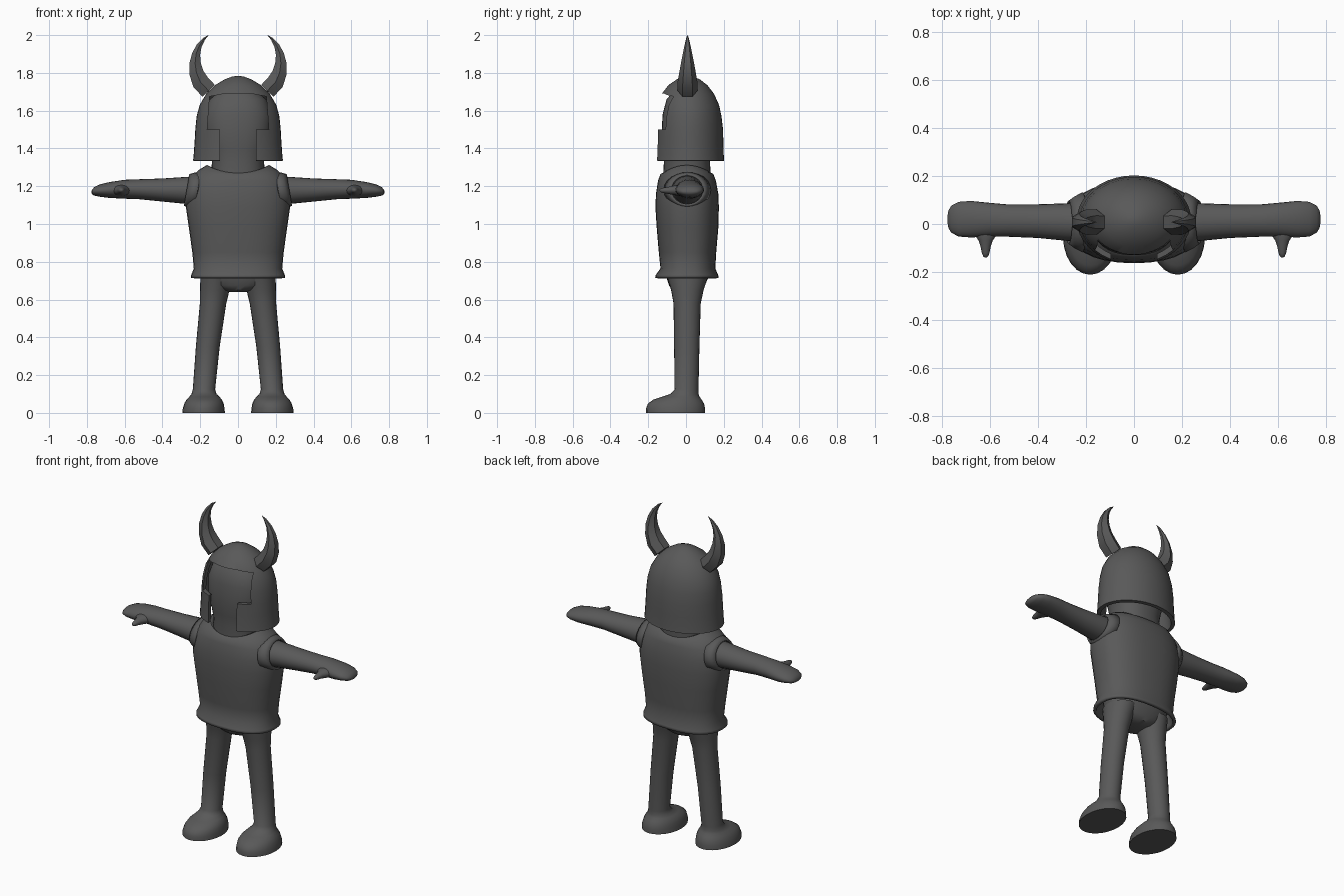
import bpy, bmesh, math
from mathutils import Vector

steel = bpy.data.materials.new("dark_grey")
steel.diffuse_color = (0.1, 0.1, 0.1, 1)
X, Y, Z = Vector((1, 0, 0)), Vector((0, 1, 0)), Vector((0, 0, 1))


def ring(c, a, b, u=X, v=Y, n=32, p=2.0, sag=0.0):
    """Superellipse around c with half-axes a (along u) and b (along v)."""
    pts = []
    for i in range(n):
        t = 2 * math.pi * i / n
        cs, sn = math.cos(t), math.sin(t)
        cu = math.copysign(abs(cs) ** (2 / p), cs)
        sv = math.copysign(abs(sn) ** (2 / p), sn)
        pts.append(Vector(c) + u * (a * cu) + v * (b * sv) - Z * (sag * sv * sv))
    return pts


def loft(name, rings, cap_start=True, cap_end=True, angle=40):
    """Skin a list of equal rings into one object."""
    bm = bmesh.new()
    rows = [[bm.verts.new(p) for p in r] for r in rings]
    n = len(rows[0])
    for r0, r1 in zip(rows, rows[1:]):
        for i in range(n):
            j = (i + 1) % n
            bm.faces.new((r0[i], r0[j], r1[j], r1[i]))
    if cap_start:
        bm.faces.new(rows[0][::-1])
    if cap_end:
        bm.faces.new(rows[-1])
    bmesh.ops.recalc_face_normals(bm, faces=bm.faces)
    me = bpy.data.meshes.new(name)
    bm.to_mesh(me)
    bm.free()
    me.materials.append(steel)
    ob = bpy.data.objects.new(name, me)
    bpy.context.collection.objects.link(ob)
    activate(ob)
    if angle:
        bpy.ops.object.shade_smooth_by_angle(angle=math.radians(angle))
    return ob


def activate(ob):
    bpy.ops.object.select_all(action='DESELECT')
    ob.select_set(True)
    bpy.context.view_layer.objects.active = ob


def thicken(ob, t):
    m = ob.modifiers.new("thickness", 'SOLIDIFY')
    m.thickness, m.offset = t, -1
    activate(ob)
    bpy.ops.object.modifier_apply(modifier=m.name)


def upright(rows, **kw):
    """Rings from rows of z, rx, ry, cy."""
    return [ring((0, cy, z), rx, ry, **kw) for z, rx, ry, cy in rows]


# Tunic: open at hem and neckline, flared hem
body = upright([
    (0.715, .250, .168, .005), (0.73, .248, .165, .005), (0.765, .234, .145, .01),
    (0.85, .242, .152, .008), (0.98, .260, .163, .008), (1.09, .276, .168, .006),
    (1.16, .272, .165, .006), (1.23, .257, .153, .005)], p=2.4)
body += [ring((0, .005, 1.285), .21, .14, p=2.3, sag=.02),
         ring((0, .005, 1.312), .165, .128, p=2.1, sag=.042),
         ring((0, .005, 1.302), .142, .118, sag=.042)]
tunic = loft("tunic", body, False, False, 50)
thicken(tunic, 0.018)

# Hips inside the tunic
loft("hips", upright([
    (0.640, .04, .04, .005), (0.650, .09, .08, .005), (0.675, .165, .095, .005),
    (0.72, .197, .112, .008), (0.80, .205, .125, .008), (0.86, .19, .12, .008)], p=2.3))

# Neck and head
loft("head", upright([
    (1.22, .145, .128, .005), (1.33, .138, .122, .005), (1.39, .15, .128, .005),
    (1.46, .175, .138, .008), (1.58, .178, .136, .012), (1.66, .15, .118, .015),
    (1.71, .09, .08, .02)], p=2.3))

# Helmet shell
helmet = loft("helmet", upright([
    (1.335, .238, .186, .016), (1.36, .235, .184, .016), (1.43, .230, .182, .016),
    (1.50, .226, .180, .016), (1.57, .219, .172, .016), (1.63, .203, .161, .014),
    (1.69, .168, .138, .010), (1.735, .122, .103, .010), (1.765, .072, .062, .012),
    (1.78, .032, .028, .013), (1.784, .008, .008, .014)], n=40), False, True, 0)
thicken(helmet, 0.022)

# T-shaped face opening, cut through the front of the helmet
half = [(.095, 1.25), (.095, 1.50), (.163, 1.50), (.150, 1.675), (.07, 1.69)]
outline = half + [(-x, z) for x, z in half[::-1]]
cutter = loft("face_opening_cutter",
              [[Vector((x, y, z)) for x, z in outline] for y in (-.4, -.02)], angle=0)
cut = helmet.modifiers.new("opening", 'BOOLEAN')
cut.operation, cut.object, cut.solver = 'DIFFERENCE', cutter, 'EXACT'
activate(helmet)
bpy.ops.object.modifier_apply(modifier=cut.name)
bpy.data.objects.remove(cutter)
activate(helmet)
bpy.ops.object.shade_smooth_by_angle(angle=math.radians(40))

HORN = [(.155, 1.705, .052), (.198, 1.75, .053), (.220, 1.80, .044), (.227, 1.85, .035),
        (.222, 1.90, .025), (.205, 1.945, .016), (.180, 1.98, .008), (.156, 2.0, .001)]
ARM = [  # x, z, half height, half depth, y
    (.20, 1.178, .076, .082, .006), (.28, 1.178, .071, .078, .008), (.40, 1.180, .061, .070, .012),
    (.52, 1.184, .053, .067, .014), (.60, 1.184, .050, .070, .018), (.68, 1.180, .042, .076, .020),
    (.73, 1.177, .033, .072, .020), (.76, 1.173, .023, .056, .020), (.772, 1.170, .013, .036, .020),
    (.776, 1.169, .003, .012, .020)]
LEG = [  # z, x, y, rx, ry
    (0, .182, -.055, .113, .156), (.025, .182, -.055, .110, .156), (.05, .180, -.053, .104, .148),
    (.07, .179, -.045, .094, .128), (.085, .178, -.028, .080, .100), (.10, .180, -.008, .066, .074),
    (.125, .180, .003, .059, .063), (.35, .160, .004, .063, .067), (.58, .132, .006, .070, .072),
    (.65, .123, .007, .078, .086), (.72, .113, .008, .086, .108)]
THUMB = [(-.01, .056, .03), (-.045, .046, .028), (-.068, .030, .024), (-.09, .022, .019),
         (-.12, .016, .014), (-.135, .010, .009), (-.140, .002, .002)]

for s, side in ((1, "left"), (-1, "right")):
    # Six-sided curved horn
    rings = []
    for i, (x, z, r) in enumerate(HORN):
        a, b = HORN[max(i - 1, 0)], HORN[min(i + 1, len(HORN) - 1)]
        d = Vector((s * (b[0] - a[0]), 0, b[1] - a[1])).normalized()
        rings.append(ring((s * x, .008, z), r, r, Y, d.cross(Y), n=6))
    loft(side + "_horn", rings)

    # Arm with mitten hand, and thumb pointing forward
    loft(side + "_arm", [ring((s * x, y, z), b, a, Y, Z, n=24) for x, z, a, b, y in ARM])
    loft(side + "_thumb", [ring((s * .617, y, 1.178), a, b, X, Z, n=16) for y, a, b in THUMB])

    # Short sleeve rim, leaning outward at its lower edge
    lean = Vector((-s * .17, 0, 1)).normalized()
    sleeve = loft(side + "_sleeve_rim", [
        ring((s * .215, .007, 1.18), .125, .10, Y, lean, n=24),
        ring((s * .25, .007, 1.18), .106, .092, Y, lean, n=24),
        ring((s * .272, .007, 1.18), .090, .085, Y, lean, n=24)], False, False)
    thicken(sleeve, 0.01)

    # Leg and foot in one piece
    loft(side + "_leg", [ring((s * x, y, z), a, b, n=24) for z, x, y, a, b in LEG], angle=50)
